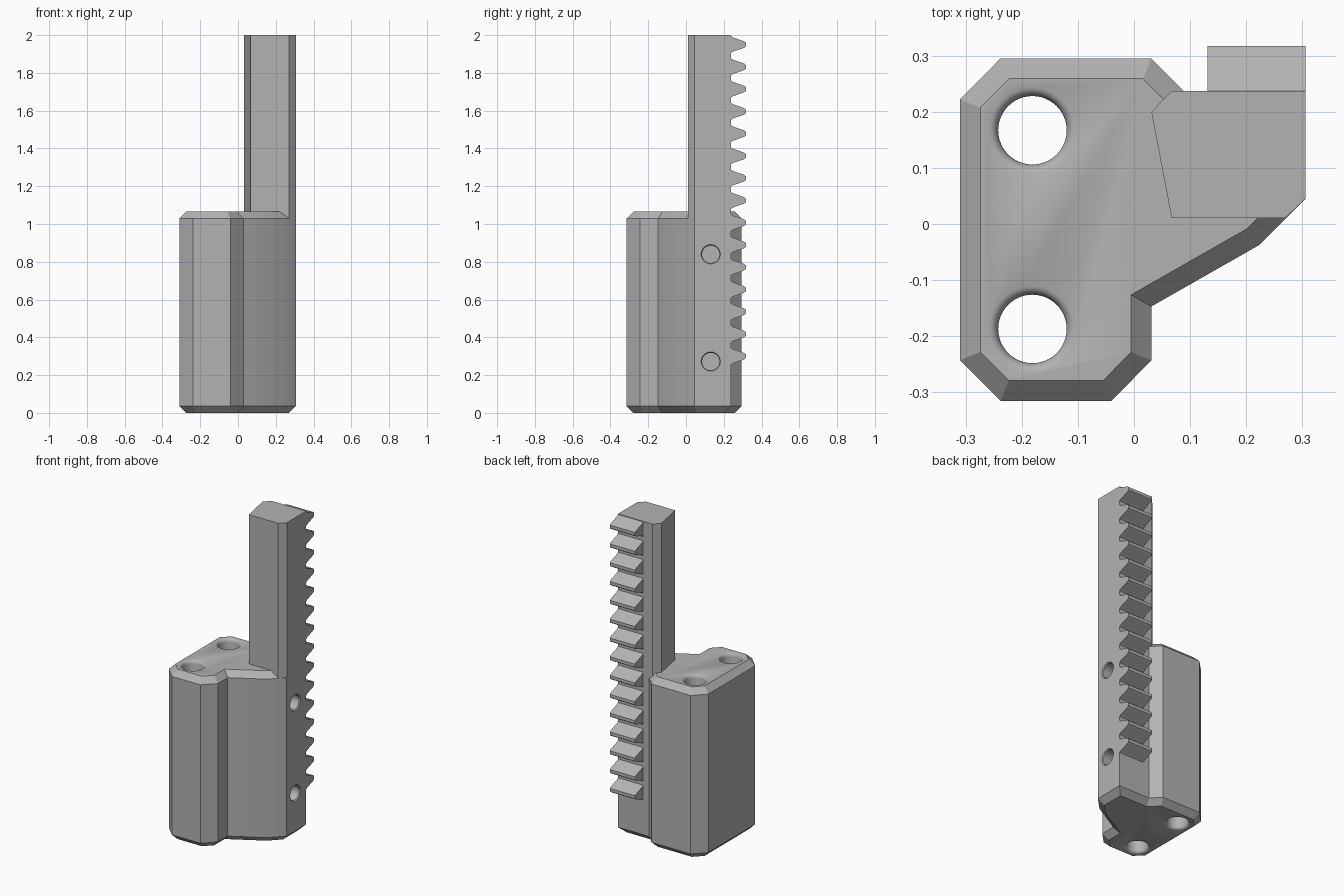
import bpy, bmesh, math
from mathutils import Matrix, Vector

cube = bpy.data.objects.get("Cube")
if cube:
    bpy.data.objects.remove(cube, do_unlink=True)

grey = bpy.data.materials.new("plain grey")
grey.use_nodes = True
colour = (0.45, 0.45, 0.45, 1)
grey.diffuse_color = colour
grey.node_tree.nodes["Principled BSDF"].inputs["Base Color"].default_value = colour


def loft(name, rings, matrix=Matrix()):
    """Closed solid through rings of equal length."""
    bm = bmesh.new()
    loops = [[bm.verts.new(p) for p in ring] for ring in rings]
    bm.faces.new(loops[0])
    bm.faces.new(loops[-1])
    n = len(loops[0])
    for a, b in zip(loops, loops[1:]):
        for i in range(n):
            j = (i + 1) % n
            bm.faces.new((a[i], a[j], b[j], b[i]))
    bmesh.ops.recalc_face_normals(bm, faces=bm.faces)
    bm.transform(matrix)
    mesh = bpy.data.meshes.new(name)
    bm.to_mesh(mesh)
    bm.free()
    mesh.materials.append(grey)
    obj = bpy.data.objects.new(name, mesh)
    bpy.context.collection.objects.link(obj)
    return obj


def at(points, z):
    return [(x, y, z) for x, y in points]


def inset(points, d):
    """Mitred inset of a counter-clockwise outline."""
    result = []
    for i, p in enumerate(points):
        p = Vector(p)
        a = (p - Vector(points[i - 1])).normalized()
        b = (Vector(points[(i + 1) % len(points)]) - p).normalized()
        na, nb = Vector((-a.y, a.x)), Vector((-b.y, b.x))
        result.append(p + (na + nb) * d / (1 + na.dot(nb)))
    return result


def combine(target, tool, operation):
    mod = target.modifiers.new("combine", "BOOLEAN")
    mod.object, mod.operation, mod.solver = tool, operation, "EXACT"
    bpy.context.view_layer.objects.active = target
    bpy.ops.object.modifier_apply(modifier=mod.name)
    bpy.data.objects.remove(tool, do_unlink=True)


def drill(name, stations, matrix):
    """Round cutter from (height, radius) stations."""
    angles = [math.tau * i / 48 for i in range(48)]
    return loft(name, [[(r * math.cos(a), r * math.sin(a), z) for a in angles]
                       for z, r in stations], matrix)


# Bevelled mounting block
TOP, BEVEL = 1.065, 0.036
outline = [(-0.31, -0.243), (-0.238, -0.315), (-0.04, -0.315), (0.031, -0.243),
           (0.031, -0.147), (0.224, -0.037), (0.306, 0.045), (0.306, 0.237),
           (0.089, 0.237), (0.031, 0.295), (-0.238, 0.295), (-0.31, 0.222)]
small = inset(outline, BEVEL)
block = loft("rack_bracket", [at(small, 0), at(outline, BEVEL),
                              at(outline, TOP - BEVEL), at(small, TOP)])

# Upright bar with three chamfered corners
bar = [(0.067, 0.011), (0.27, 0.011), (0.306, 0.046), (0.306, 0.237),
       (0.067, 0.237), (0.031, 0.2)]
combine(block, loft("upright_bar", [at(bar, 0.2), at(bar, 2)]), "UNION")

# Toothed strip
TEETH, FIRST, LAST = 15, 0.3, 1.95
comb = [(0.18, 1.997), (0.18, FIRST - 0.046)]
for i in range(TEETH):
    z = FIRST + (LAST - FIRST) * i / (TEETH - 1)
    half = [(0.237, 0.046), (0.248, 0.038), (0.306, 0.018), (0.317, 0.01)]
    comb += [(y, z - h) for y, h in half]
    comb += [(y, z + h) for y, h in reversed(half)]
teeth = loft("teeth", [[(x, y, z) for y, z in comb] for x in (0.131, 0.306)])
combine(block, teeth, "UNION")

# Vertical screw holes with rounded rims
R = 0.061
rim = [(0.02, 0), (0.009, 0.003), (0.003, 0.008), (0, 0.015), (-0.01, 0.015)]
stations = ([(d, R + e) for d, e in reversed(rim)]
            + [(TOP - d, R + e) for d, e in rim])
for y in (0.167, -0.187):
    combine(block, drill("screw_hole", stations, Matrix.Translation((-0.181, y, 0))),
            "DIFFERENCE")

# Blind holes in the side
for z in (0.84, 0.272):
    turn = Matrix.Translation((0.306, 0.131, z)) @ Matrix.Rotation(math.pi / 2, 4, "Y")
    combine(block, drill("side_hole", [(-0.2, 0.046), (-0.006, 0.046), (0, 0.051),
                                       (0.02, 0.051)], turn), "DIFFERENCE")

bpy.ops.object.select_all(action="DESELECT")
block.select_set(True)
bpy.context.view_layer.objects.active = block
bpy.ops.object.shade_smooth_by_angle(angle=math.radians(28))
